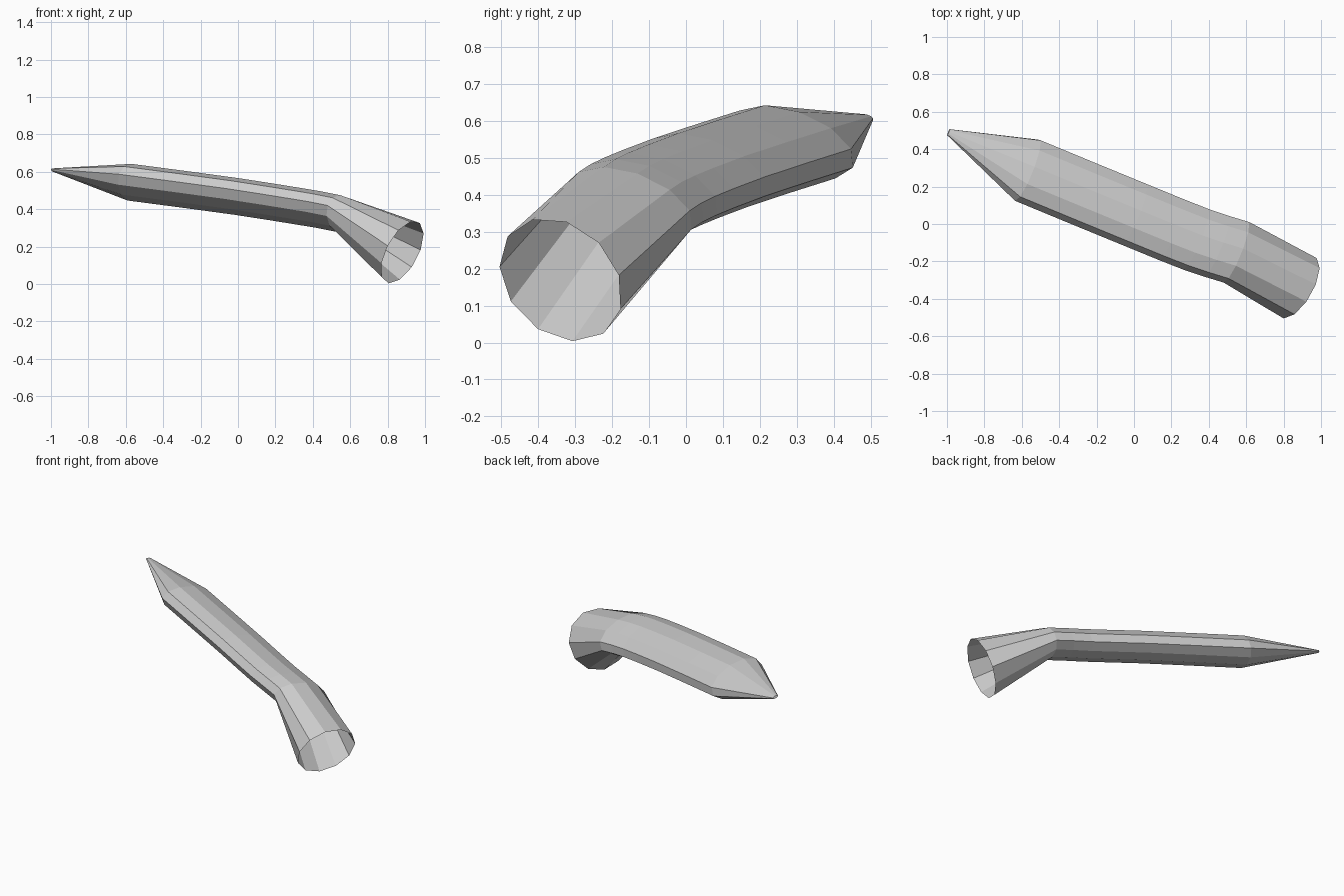
import bpy, bmesh, math
from mathutils import Vector as V

if "Cube" in bpy.data.objects:
    bpy.data.objects.remove(bpy.data.objects["Cube"])

SIDES = 11

# Each ring: centre, first half-axis, second half-axis
BODY_A, BODY_B = V((-0.066, -0.166, 0.045)), V((0.03, -0.008, 0.09))
rings = [(V((-0.992, 0.491, 0.61)), BODY_A * 0.1, BODY_B * 0.08)]      # pointed tip
for c in [(-0.57, 0.29, 0.542), (-0.28, 0.17, 0.504), (0, 0.055, 0.466),
          (0.2, -0.027, 0.435), (0.33, -0.078, 0.414), (0.44, -0.115, 0.396),
          (0.545, -0.147, 0.375)]:                                      # flattened body
    rings.append((V(c), BODY_A, BODY_B))
rings.append((V((0.878, -0.339, 0.170)), V((-0.078, -0.166, 0.035)),
              V((0.084, -0.008, 0.163))))                               # round open mouth

# Bent tapering tube, closed at the tip and open at the mouth
bm = bmesh.new()
loops = []
for c, a, b in rings:
    loops.append([bm.verts.new(c + a * math.cos(t) + b * math.sin(t))
                  for t in (2 * math.pi * i / SIDES for i in range(SIDES))])
for r, s in zip(loops, loops[1:]):
    for i in range(SIDES):
        j = (i + 1) % SIDES
        bm.faces.new((r[i], r[j], s[j], s[i]))
bm.faces.new(loops[0])
bmesh.ops.recalc_face_normals(bm, faces=bm.faces)

mesh = bpy.data.meshes.new("pointed_tube")
bm.to_mesh(mesh)
bm.free()
# Make the tube's faces point outward
obj = bpy.data.objects.new("pointed_tube", mesh)
bpy.context.collection.objects.link(obj)
f = mesh.polygons[SIDES * 3]
if f.normal.dot(f.center - (rings[3][0] + rings[4][0]) / 2) < 0:
    mesh.flip_normals()
